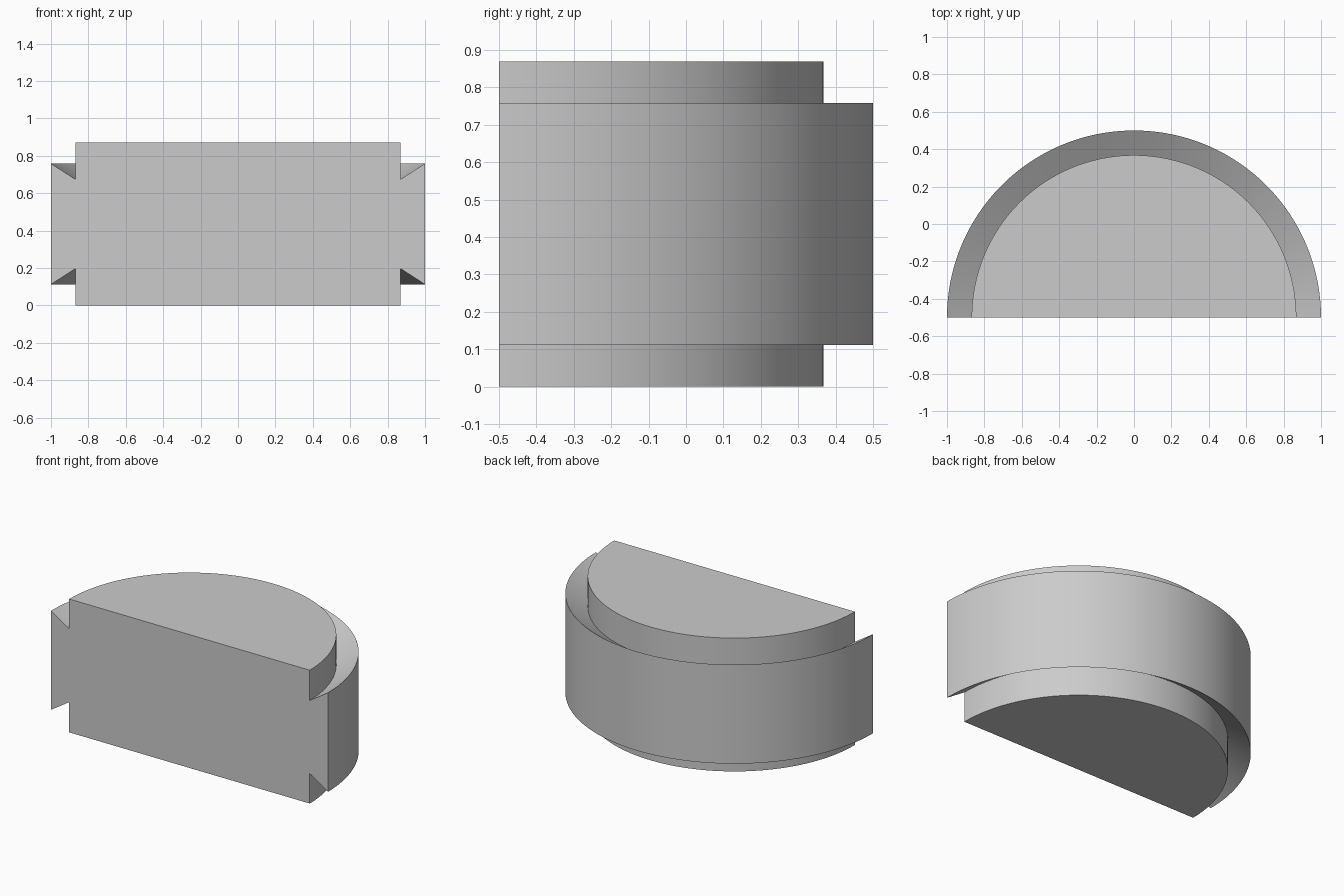
import bpy
import bmesh
import math
from mathutils import Vector

cube = bpy.data.objects.get("Cube")
if cube:
    bpy.data.objects.remove(cube, do_unlink=True)

HEIGHT = 0.87       # full height of the hub
HUB_R = 0.868       # radius of the raised core
RIM_R = 1.0         # radius of the outer band
RIM_Z = 0.112       # lower edge of the band
GROOVE_Z = 0.197    # deepest point of the sloped groove
AXIS_Y = -0.5       # the flat front lies on the axis
STEPS = 96

# Plain grey material
grey = bpy.data.materials.new("plain_grey")
grey.use_nodes = True
colour = (0.6, 0.6, 0.6, 1)
grey.diffuse_color = colour
grey.node_tree.nodes["Principled BSDF"].inputs["Base Color"].default_value = colour

# Half profile, mirrored about mid height
lower = [(0, 0), (HUB_R, 0), (HUB_R, GROOVE_Z), (RIM_R, RIM_Z)]
profile = lower + [(r, HEIGHT - z) for r, z in reversed(lower)]

# Sweep the profile through half a turn
bm = bmesh.new()
verts = [bm.verts.new((r, AXIS_Y, z)) for r, z in profile]
edges = [bm.edges.new(pair) for pair in zip(verts, verts[1:])]
bmesh.ops.spin(bm, geom=verts + edges, cent=(0, AXIS_Y, 0), axis=(0, 0, 1),
               angle=math.pi, steps=STEPS)
bmesh.ops.remove_doubles(bm, verts=bm.verts, dist=1e-5)

# Close the flat front
rim = [e for e in bm.edges if e.is_boundary]
bmesh.ops.contextual_create(bm, geom=rim)
bmesh.ops.recalc_face_normals(bm, faces=bm.faces)

mesh = bpy.data.meshes.new("half_wheel")
bm.to_mesh(mesh)
bm.free()
mesh.materials.append(grey)
half_wheel = bpy.data.objects.new("half_wheel", mesh)
bpy.context.collection.objects.link(half_wheel)

# Smooth round walls with crisp rims
bpy.ops.object.select_all(action="DESELECT")
half_wheel.select_set(True)
bpy.context.view_layer.objects.active = half_wheel
bpy.ops.object.shade_smooth_by_angle(angle=math.radians(30))
